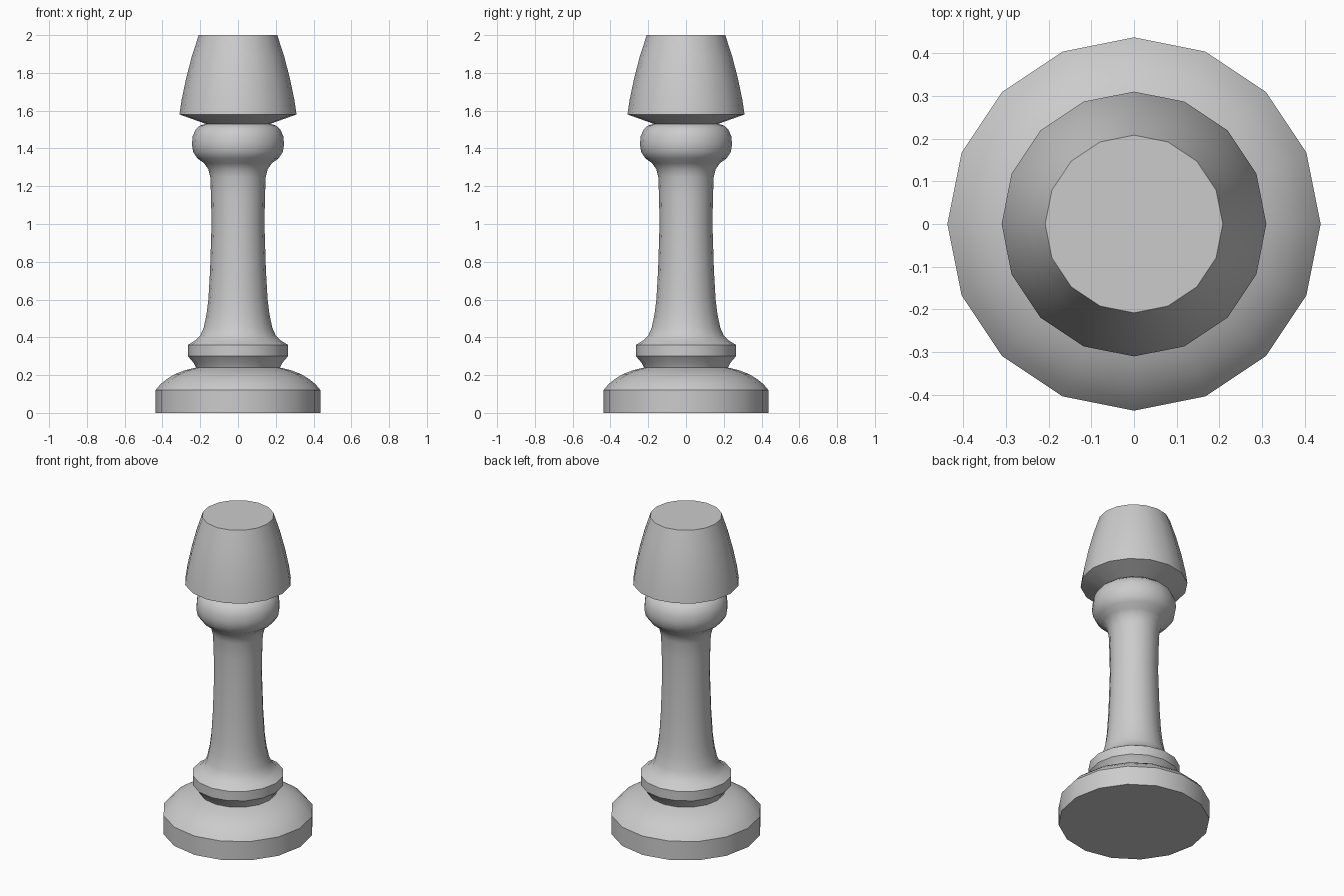
import bpy, bmesh, math

if "Cube" in bpy.data.objects:
    bpy.data.objects.remove(bpy.data.objects["Cube"])

SIDES = 16


def lathe(name, profile, sharp_angle=35):
    """Revolve (radius, z) points around z; a radius of 0 closes the end."""
    bm = bmesh.new()
    verts = [bm.verts.new((r, 0, z)) for r, z in profile]
    edges = [bm.edges.new(pair) for pair in zip(verts, verts[1:])]
    bmesh.ops.spin(bm, geom=verts + edges, cent=(0, 0, 0), axis=(0, 0, 1),
                   angle=math.tau, steps=SIDES, use_merge=False)
    bmesh.ops.remove_doubles(bm, verts=bm.verts, dist=1e-4)
    bmesh.ops.recalc_face_normals(bm, faces=bm.faces)
    # open-ended parts: make sure normals face away from the axis
    if sum(f.normal.x * f.calc_center_median().x
           + f.normal.y * f.calc_center_median().y for f in bm.faces) < 0:
        bmesh.ops.reverse_faces(bm, faces=bm.faces)
    mesh = bpy.data.meshes.new(name)
    bm.to_mesh(mesh)
    bm.free()
    obj = bpy.data.objects.new(name, mesh)
    bpy.context.collection.objects.link(obj)
    bpy.ops.object.select_all(action='DESELECT')
    obj.select_set(True)
    bpy.context.view_layer.objects.active = obj
    bpy.ops.object.shade_smooth_by_angle(angle=math.radians(sharp_angle))
    return obj


# Foot disc with domed top
lathe("base", [(0, 0), (0.437, 0), (0.437, 0.12), (0.41, 0.152), (0.375, 0.18),
               (0.335, 0.205), (0.28, 0.226), (0.222, 0.24)])

# Ring above the foot
lathe("collar", [(0.222, 0.24), (0.235, 0.265), (0.265, 0.3), (0.265, 0.36)])

# Flared stem swelling into a rounded bulb
lathe("stem", [(0.265, 0.36), (0.225, 0.385), (0.2, 0.41), (0.182, 0.45),
               (0.167, 0.52), (0.157, 0.6), (0.148, 0.75), (0.14, 1.0),
               (0.143, 1.15), (0.147, 1.25), (0.157, 1.29), (0.18, 1.322),
               (0.215, 1.348), (0.237, 1.38), (0.244, 1.42), (0.24, 1.465),
               (0.223, 1.502), (0.2, 1.522), (0.17, 1.53)])

# Tapered head with flat top
lathe("head", [(0.17, 1.53), (0.31, 1.58), (0.298, 1.66), (0.275, 1.77),
               (0.245, 1.885), (0.208, 2.0), (0, 2.0)])
